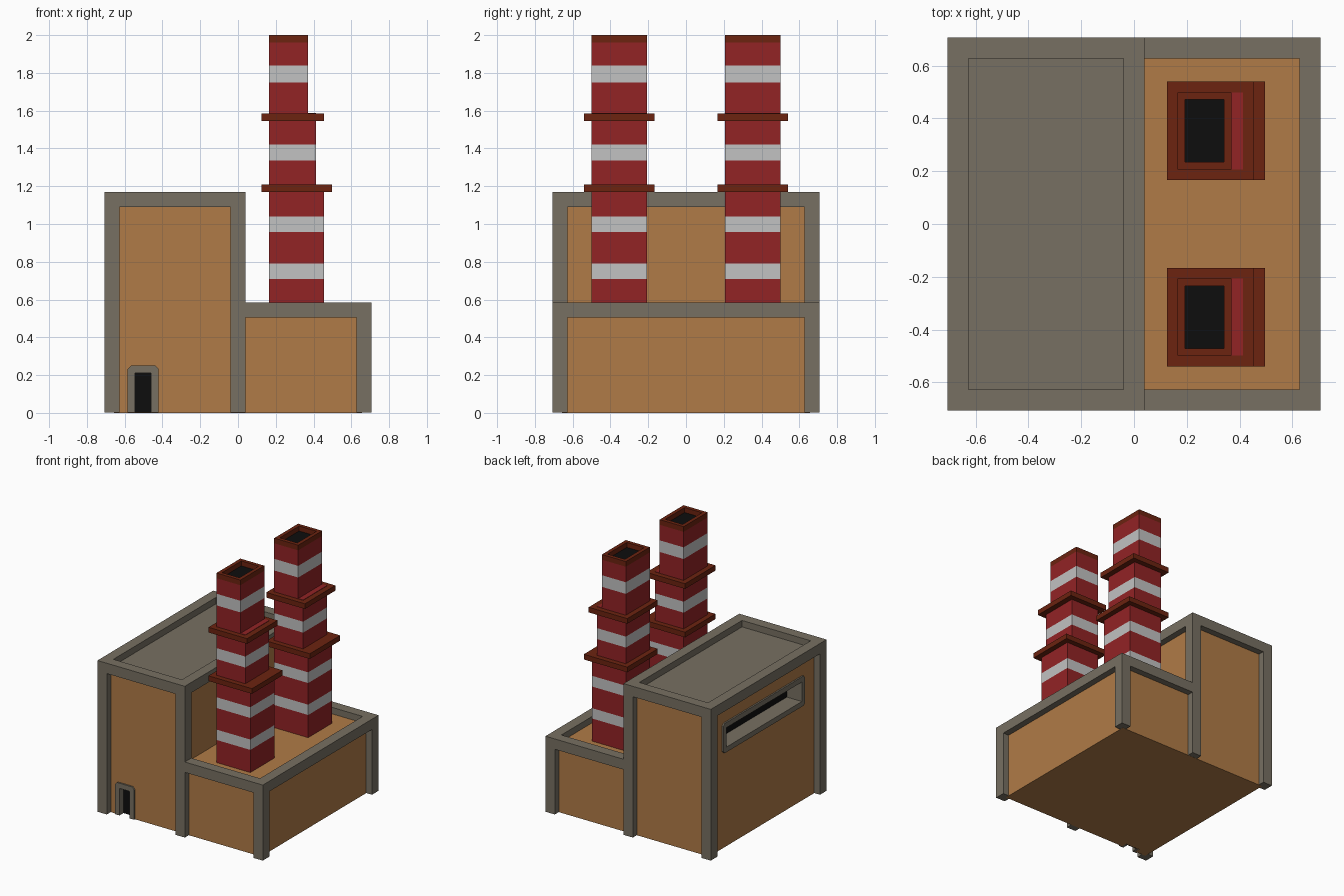
import bpy, bmesh, math
from mathutils import Matrix

cube = bpy.data.objects.get("Cube")
if cube:
    bpy.data.objects.remove(cube, do_unlink=True)


def material(name, rgb):
    lin = [((c / 255 + 0.055) / 1.055) ** 2.4 if c > 10 else c / 255 / 12.92 for c in rgb]
    m = bpy.data.materials.new(name)
    m.use_nodes = True
    m.diffuse_color = (*lin, 1)
    m.node_tree.nodes["Principled BSDF"].inputs["Base Color"].default_value = (*lin, 1)
    return m


CONCRETE = material("grey concrete", (119, 112, 98))
TAN = material("tan wall", (176, 123, 71))
RED = material("chimney red", (146, 35, 37))
WHITE = material("chimney white", (194, 194, 194))
RUST = material("rust brown", (108, 35, 16))
BLACK = material("black", (13, 13, 13))


def add_box(bm, x0, x1, y0, y1, z0, z1):
    mat = Matrix.Translation(((x0 + x1) / 2, (y0 + y1) / 2, (z0 + z1) / 2))
    mat = mat @ Matrix.Diagonal((x1 - x0, y1 - y0, z1 - z0, 1))
    bmesh.ops.create_cube(bm, size=1, matrix=mat)


def finish(name, bm, *mats):
    me = bpy.data.meshes.new(name)
    bm.to_mesh(me)
    bm.free()
    for m in mats:
        me.materials.append(m)
    ob = bpy.data.objects.new(name, me)
    bpy.context.scene.collection.objects.link(ob)
    return ob


def boxes(name, mat, *dims):
    bm = bmesh.new()
    for d in dims:
        add_box(bm, *d)
    return finish(name, bm, mat)


def cut(ob, dims, turn):
    """Carve a box out of an object."""
    cutter = boxes("cutter", BLACK, dims)
    cutter.hide_render = True
    cutter.data.transform(turn)
    mod = ob.modifiers.new("opening", "BOOLEAN")
    mod.operation, mod.solver, mod.object = "DIFFERENCE", "EXACT", cutter
    bpy.context.view_layer.objects.active = ob
    bpy.ops.object.modifier_apply(modifier=mod.name)
    bpy.data.objects.remove(cutter, do_unlink=True)


E = 0.707          # half width of the building
B = 0.08           # frame bar width
I = E - 0.05       # recessed wall plane
M = 0.04           # half width of the middle post
TALL, LOW = 1.17, 0.585
FOOT = 0.001

# Wall blocks, recessed behind the concrete frame
low_walls = boxes("low_walls", TAN, (-0.01, I, -I, I, 0, LOW - 0.05))
tall_walls = boxes("tall_walls", TAN, (-I, -0.01, -I, I, 0, TALL - 0.05))
tall_walls.data.materials.append(CONCRETE)
for p in tall_walls.data.polygons:
    if p.normal.z > 0.9:
        p.material_index = 1

# Concrete posts and top rails
posts, rails = [], []
for y0, y1 in ((-E, -E + B), (E - B, E)):
    posts += [(-E, -E + B, y0, y1, FOOT, TALL), (-M, M, y0, y1, FOOT, TALL),
              (E - B, E, y0, y1, FOOT, LOW)]
    rails += [(-E + B, -M, y0, y1, TALL - B, TALL), (M, E - B, y0, y1, LOW - B, LOW)]
for x0, x1, top in ((-E, -E + B, TALL), (-M, M, TALL), (E - B, E, LOW)):
    rails.append((x0, x1, -E + B, E - B, top - B, top))
boxes("frame_posts", CONCRETE, *posts)
boxes("frame_rails", CONCRETE, *rails)


def opening(name, u0, u1, z0, z1, rim, depth, turn, to_floor):
    """Framed recess with chamfered corners and a black back."""
    c, front = 0.018, -I - 0.012
    back = front + depth
    outline = [(u0, z1 - c), (u0 + c, z1), (u1 - c, z1), (u1, z1 - c)]
    outline += [(u1, z0), (u0, z0)] if to_floor else [
        (u1, z0 + c), (u1 - c, z0), (u0 + c, z0), (u0, z0 + c)]
    bm = bmesh.new()
    face = bm.faces.new([bm.verts.new((u, front, z)) for u, z in outline])
    ext = bmesh.ops.extrude_face_region(bm, geom=[face])["geom"]
    bmesh.ops.translate(bm, vec=(0, depth, 0),
                        verts=[v for v in ext if isinstance(v, bmesh.types.BMVert)])
    bmesh.ops.recalc_face_normals(bm, faces=bm.faces)
    frame = finish(name + "_frame", bm, CONCRETE)
    frame.data.transform(turn)
    a0, a1, b1 = u0 + rim, u1 - rim, z1 - rim
    b0 = z0 - 0.1 if to_floor else z0 + rim
    g = rim / 2
    cut(frame, (a0, a1, front - 0.1, back + 0.1, b0, b1), turn)
    cut(tall_walls, (a0 - g, a1 + g, front - 0.1, back + 0.006, b0 - g, b1 + g), turn)
    panel = boxes(name + "_dark_panel", BLACK,
                  (a0 - g / 2, a1 + g / 2, back - 0.002, back + 0.004, max(b0, FOOT), b1 + g / 2))
    panel.data.transform(turn)


# Front door and the long slit window on the right-hand wall
opening("door", -0.585, -0.42, FOOT, 0.25, 0.04, 0.05, Matrix.Identity(4), True)
opening("window", -0.50, 0.50, 0.735, 0.965, 0.04, 0.13,
        Matrix.Rotation(-math.pi / 2, 4, "Z"), False)

# Chimneys: three stepped sections with stripes, two flanges and a hollow cap
X0 = 0.165
SECTIONS = [("lower", 0.455, LOW - 0.05, 1.17, (0.71, 0.79, 0.957, 1.04)),
            ("middle", 0.412, 1.21, 1.545, (1.335, 1.42)),
            ("upper", 0.37, 1.585, 2.0, (1.75, 1.84, 1.96))]
FLANGES = [("lower", 0.497, 1.17), ("upper", 0.455, 1.545)]


def chimney(side, yc):
    h = 0.146
    for part, x1, z0, z1, cuts in SECTIONS:
        bm = bmesh.new()
        add_box(bm, X0, x1, yc - h, yc + h, z0, z1)
        for z in cuts:
            bmesh.ops.bisect_plane(bm, geom=bm.verts[:] + bm.edges[:] + bm.faces[:],
                                   plane_co=(0, 0, z), plane_no=(0, 0, 1))
        for f in bm.faces:
            band = sum(f.calc_center_median().z > z for z in cuts)
            f.material_index = (0, 1, 0, 2 if part == "upper" else 1, 0)[band]
        if part == "upper":
            top = max(bm.faces, key=lambda f: f.calc_center_median().z)
            bmesh.ops.inset_region(bm, faces=[top], thickness=0.04)
            hole = bmesh.ops.extrude_discrete_faces(bm, faces=[top])["faces"][0]
            bmesh.ops.translate(bm, vec=(0, 0, -0.038), verts=hole.verts[:])
            hole.material_index = 3
        finish(f"{side}_chimney_{part}_section", bm, RED, WHITE, RUST, BLACK)
    for part, x1, z in FLANGES:
        boxes(f"{side}_chimney_{part}_flange", RUST,
              (X0 - 0.04, x1, yc - h - 0.04, yc + h + 0.04, z, z + 0.04))
    # Red ledge beside the upper section
    boxes(f"{side}_chimney_ledge", RED, (0.36, 0.412, yc - h, yc + h, 1.58, 1.588))


chimney("front", -0.353)
chimney("back", 0.353)
